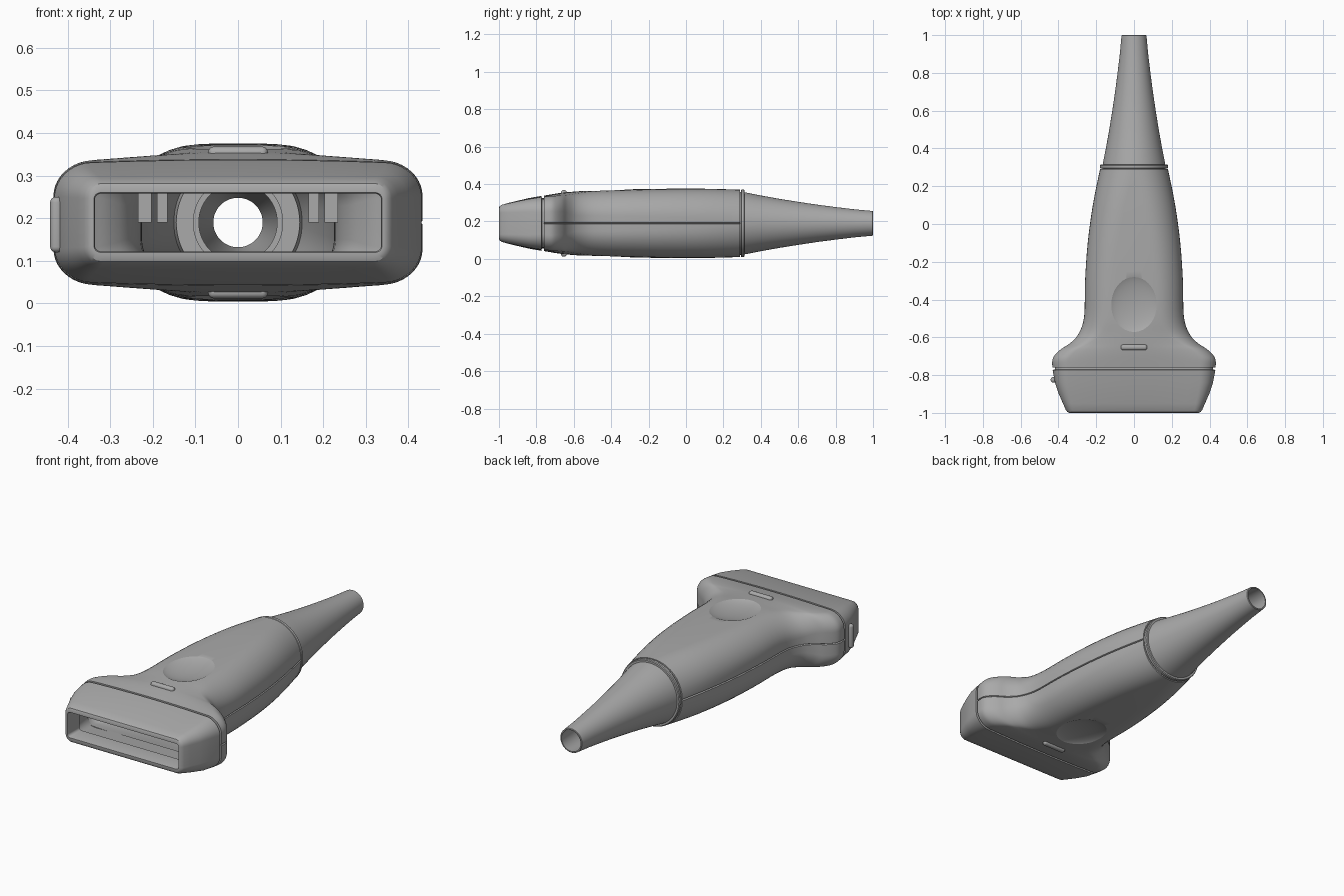
import bpy, bmesh
from math import sin, cos, pi, radians
from mathutils import Matrix

if "Cube" in bpy.data.objects:
    bpy.data.objects.remove(bpy.data.objects["Cube"])

AXIS = 0.19  # height of the handle's centre line
grey = bpy.data.materials.new("housing grey")
grey.use_nodes = True
COLOUR = (0.4, 0.4, 0.4, 1)
grey.diffuse_color = COLOUR
grey.node_tree.nodes["Principled BSDF"].inputs["Base Color"].default_value = COLOUR


def finish(name, bm):
    bmesh.ops.recalc_face_normals(bm, faces=bm.faces)
    mesh = bpy.data.meshes.new(name)
    bm.to_mesh(mesh)
    bm.free()
    mesh.materials.append(grey)
    obj = bpy.data.objects.new(name, mesh)
    bpy.context.collection.objects.link(obj)
    return obj


def smooth(obj, angle=32):
    bpy.ops.object.select_all(action='DESELECT')
    obj.select_set(True)
    bpy.context.view_layer.objects.active = obj
    bpy.ops.object.shade_smooth_by_angle(angle=radians(angle))


def cyclic_loft(name, rings):
    """Skin closed rings; the last ring joins the first, making a hollow shell."""
    bm = bmesh.new()
    loops = [[bm.verts.new(p) for p in ring] for ring in rings]
    for i, a in enumerate(loops):
        b = loops[(i + 1) % len(loops)]
        for j in range(len(a)):
            k = (j + 1) % len(a)
            bm.faces.new((a[j], a[k], b[k], b[j]))
    return finish(name, bm)


def section(y, hw, hh, r, crown=0, seam=0.0):
    """Rounded rectangle with a crowned top and bottom and a side seam notch."""
    r = min(r, hh - 0.006, hw - 0.006)
    quarter = [(hw - seam, 0), (hw, 0.004)]
    quarter += [(hw - r + r * cos(t), hh - r + r * sin(t))
                for t in (pi / 2 * i / 10 for i in range(11))]
    quarter += [((hw - r) * (1 - i / 6), hh) for i in range(1, 7)]
    # lower the shoulders of the crown, keeping the side untouched
    quarter = [(x, z - crown * (x / hw) ** 2 * max(z, 0) / hh) for x, z in quarter]
    half = quarter + [(-x, z) for x, z in reversed(quarter[:-1])]
    full = half + [(x, -z) for x, z in reversed(half[1:-1])]
    return [(x, y, AXIS + z) for x, z in full]


def refine(rows, steps=4):
    """Catmull-Rom interpolation between the key sections."""
    out = []
    for i in range(len(rows) - 1):
        a, b = rows[max(i - 1, 0)], rows[i]
        c, d = rows[i + 1], rows[min(i + 2, len(rows) - 1)]
        for s in range(steps):
            t = s / steps
            out.append([q + t * (r - p) / 2 + t * t * (p - 2.5 * q + 2 * r - d0 / 2)
                        + t ** 3 * (1.5 * (q - r) + (d0 - p) / 2)
                        for p, q, r, d0 in zip(a, b, c, d)])
    return out + [list(rows[-1])]


def shrink(row, wall):
    y, hw, hh, r, crown = row
    return y, hw - wall, hh - wall, max(r - wall, 0.02), crown


def lathe(name, profile, sides=64):
    """Spin (y, radius) points round the centre line."""
    return cyclic_loft(name, [[(r * cos(2 * pi * i / sides), y, AXIS + r * sin(2 * pi * i / sides))
                               for i in range(sides)] for y, r in profile])


def block(name, size, centre, bevel=0.0):
    bm = bmesh.new()
    bmesh.ops.create_cube(bm, size=1)
    bmesh.ops.scale(bm, vec=size, verts=bm.verts)
    bmesh.ops.translate(bm, vec=centre, verts=bm.verts)
    if bevel:
        bmesh.ops.bevel(bm, geom=bm.edges[:], offset=bevel, segments=5, profile=0.5, affect='EDGES')
    obj = finish(name, bm)
    smooth(obj)
    return obj


# Handle shell: y, half width, half height, corner radius, crown
handle_rows = refine([
    (-0.76, 0.432, 0.148, 0.085, 0.010),
    (-0.72, 0.432, 0.155, 0.085, 0.015),
    (-0.69, 0.416, 0.160, 0.09, 0.02),
    (-0.66, 0.383, 0.164, 0.09, 0.025),
    (-0.63, 0.337, 0.167, 0.10, 0.03),
    (-0.58, 0.293, 0.171, 0.12, 0.03),
    (-0.49, 0.264, 0.177, 0.13, 0.02),
    (-0.3, 0.259, 0.182, 0.14, 0.015),
    (-0.1, 0.245, 0.185, 0.15, 0.01),
    (0.1, 0.218, 0.185, 0.16, 0.005),
    (0.29, 0.18, 0.18, 0.172, 0)])
outer = [section(*row, seam=0.008) for row in handle_rows]
inner = [section(*shrink(row, 0.035)) for row in reversed(handle_rows)]
handle = cyclic_loft("handle_shell", outer + inner)

# Thumb scoops above and below
for side in (1, -1):
    bm = bmesh.new()
    bmesh.ops.create_uvsphere(bm, u_segments=64, v_segments=32, radius=1)
    bmesh.ops.scale(bm, vec=(0.14, 0.165, 0.04), verts=bm.verts)
    bmesh.ops.rotate(bm, matrix=Matrix.Rotation(0.06 * side, 3, 'X'), verts=bm.verts)
    bmesh.ops.translate(bm, vec=(0, -0.42, AXIS + side * 0.196), verts=bm.verts)
    cutter = finish("scoop_cutter", bm)
    cutter.hide_render = True
    mod = handle.modifiers.new("scoop", 'BOOLEAN')
    mod.operation, mod.solver, mod.object = 'DIFFERENCE', 'EXACT', cutter
    bpy.context.view_layer.objects.active = handle
    bpy.ops.object.modifier_apply(modifier=mod.name)
    bpy.data.objects.remove(cutter)
smooth(handle, 25)

# Nose with a rounded lip, a spigot into the handle and a rectangular window
nose_rows = [
    (-1, 0.343, 0.083, 0.03, 0), (-0.996, 0.352, 0.092, 0.035, 0),
    (-0.985, 0.361, 0.099, 0.042, 0), (-0.95, 0.376, 0.109, 0.05, 0.002),
    (-0.9, 0.398, 0.121, 0.06, 0.004), (-0.84, 0.418, 0.135, 0.07, 0.007),
    (-0.772, 0.431, 0.147, 0.085, 0.01), (-0.771, 0.419, 0.135, 0.075, 0.01),
    (-0.75, 0.417, 0.135, 0.075, 0.01)]
window_rows = [
    (-0.75, 0.39, 0.11, 0.05, 0), (-0.86, 0.375, 0.1, 0.04, 0),
    (-0.9, 0.37, 0.095, 0.03, 0), (-0.9, 0.336, 0.068, 0.015, 0),
    (-0.995, 0.336, 0.068, 0.015, 0), (-1, 0.338, 0.07, 0.015, 0)]
nose = cyclic_loft("nose", [section(*row) for row in nose_rows + window_rows])
smooth(nose)

# Collar and tapered cable sleeve, bored through
collar = lathe("collar", [(0.285, 0.168), (0.293, 0.168), (0.293, 0.177), (0.297, 0.18), (0.31, 0.18),
                          (0.314, 0.176), (0.314, 0.15), (0.285, 0.15)])
smooth(collar)
sleeve = lathe("cable_sleeve", [
    (0.22, 0.145), (0.3, 0.155), (0.312, 0.166), (0.33, 0.163), (0.4, 0.149), (0.5, 0.131), (0.6, 0.115),
    (0.7, 0.1), (0.8, 0.087), (0.9, 0.075), (0.998, 0.066), (1, 0.064), (1, 0.058),
    (0.6, 0.09), (0.3, 0.092), (0.3, 0.105), (0.22, 0.105)])
smooth(sleeve)

# Orientation marks above and below, and a bar on one flank
for label, side in (("upper", 1), ("lower", -1)):
    block(label + "_mark", (0.14, 0.03, 0.03), (0, -0.653, AXIS + side * 0.163), 0.013)
block("side_bar", (0.03, 0.03, 0.13), (-0.426, -0.825, AXIS - 0.005), 0.013)

# Inner snap tabs hanging from the upper half
for label, side in (("left", 1), ("right", -1)):
    block(label + "_inner_tab", (0.025, 0.03, 0.11), (side * 0.178, -0.5, 0.245))
    block(label + "_outer_tab", (0.032, 0.03, 0.1), (side * 0.219, -0.55, 0.24))
